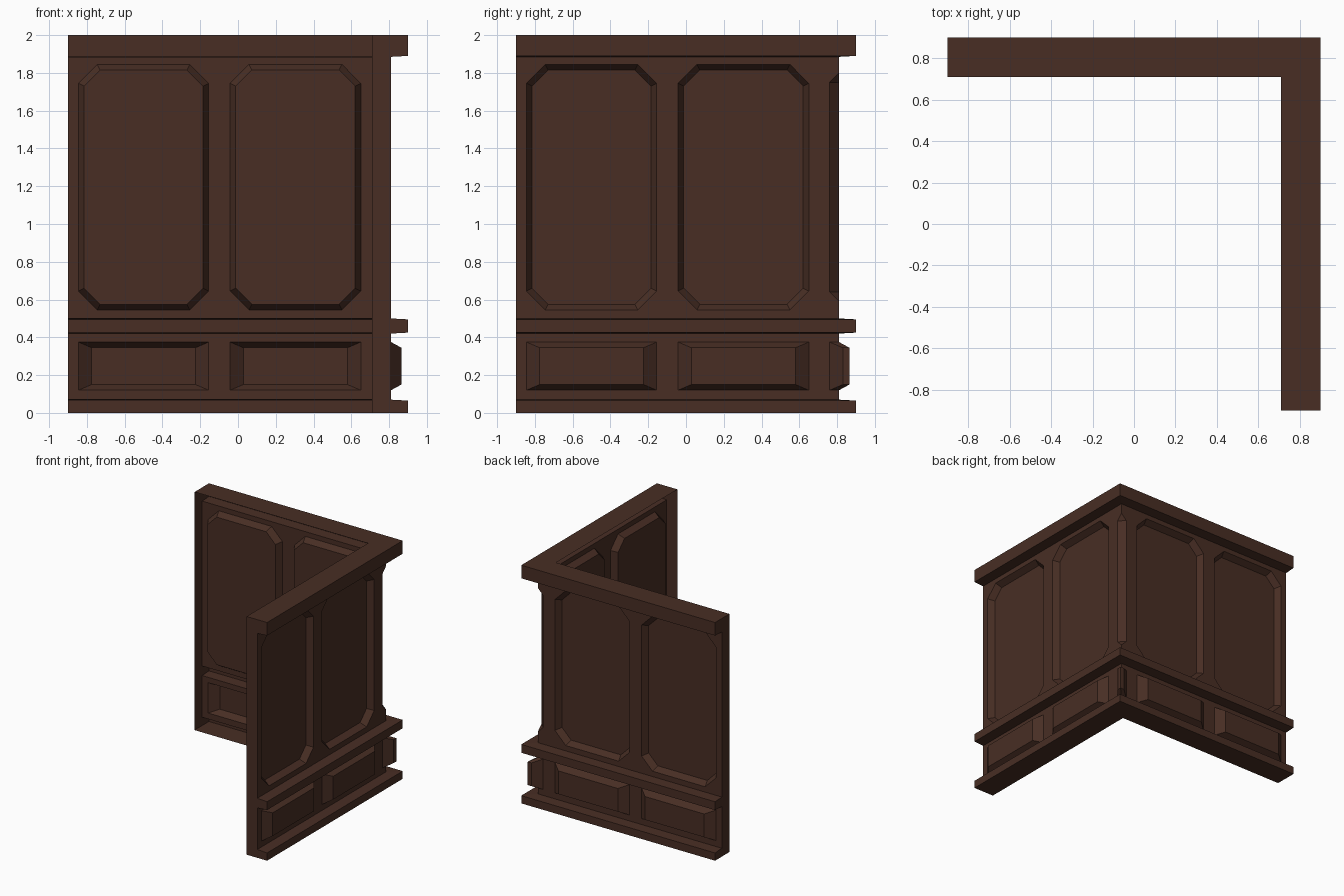
import bpy
import bmesh

if "Cube" in bpy.data.objects:
    bpy.data.objects.remove(bpy.data.objects["Cube"])

# One dark wood colour
wood = bpy.data.materials.new("dark brown wood")
wood.diffuse_color = (0.065, 0.027, 0.0175, 1)
wood.use_nodes = True
wood.node_tree.nodes["Principled BSDF"].inputs["Base Color"].default_value = wood.diffuse_color

END, BACK, WALL, LEDGE = -0.9, 0.71, 0.81, 0.9   # wall end, inner edge, wall face, ledge face


class Part:
    """Collects faces given as (along, outward, z) and builds them on both wings."""

    def __init__(self, name):
        self.name, self.bm = name, bmesh.new()

    def raw(self, pts):
        clean = [p for i, p in enumerate(pts) if p != pts[i - 1]]
        if len(clean) > 2:
            self.bm.faces.new([self.bm.verts.new(p) for p in clean])

    def face(self, pts):
        self.raw([(w, u, z) for u, w, z in pts])              # right wing
        self.raw([(u, w, z) for u, w, z in reversed(pts)])    # back wing

    def flat(self, pts, w):
        self.face([(u, w, z) for u, z in pts])

    def sweep(self, profile):
        """Run a (outward, z) profile along the wings, mitred at the corner."""
        for (w0, z0), (w1, z1) in zip(profile, profile[1:]):
            self.face([(END, w0, z0), (w0, w0, z0), (w1, w1, z1), (END, w1, z1)])

    def finish(self):
        bmesh.ops.remove_doubles(self.bm, verts=self.bm.verts[:], dist=1e-5)
        mesh = bpy.data.meshes.new(self.name)
        self.bm.to_mesh(mesh)
        self.bm.free()
        mesh.materials.append(wood)
        bpy.context.collection.objects.link(bpy.data.objects.new(self.name, mesh))


def octagon(u0, u1, z0, z1, c):
    return [(u0, z0 + c), (u0 + c, z0), (u1 - c, z0), (u1, z0 + c),
            (u1, z1 - c), (u1 - c, z1), (u0 + c, z1), (u0, z1 - c)]


def panel(part, cell, hole, inset, cuts, height):
    """A wall cell with a bevelled panel sunk into or raised from it."""
    a, b, lo, hi = cell
    box = [(a, lo), (b, lo), (b, hi), (a, hi)]
    u0, u1, z0, z1 = hole
    du, dz = inset
    outer = octagon(u0, u1, z0, z1, cuts[0])
    inner = octagon(u0 + du, u1 - du, z0 + dz, z1 - dz, cuts[1])
    for k in range(4):
        part.flat([box[k], outer[2 * k + 1], outer[2 * k]], WALL)
        part.flat([box[k], box[(k + 1) % 4], outer[(2 * k + 2) % 8], outer[2 * k + 1]], WALL)
    for i in range(8):
        j = (i + 1) % 8
        part.face([(outer[i][0], WALL, outer[i][1]), (outer[j][0], WALL, outer[j][1]),
                   (inner[j][0], WALL + height, inner[j][1]),
                   (inner[i][0], WALL + height, inner[i][1])])
    part.flat(inner, WALL + height)


# Ledges
base = [(BACK, 0), (LEDGE, 0), (LEDGE, 0.065), (WALL, 0.07)]
middle = [(WALL, 0.42), (LEDGE, 0.425), (LEDGE, 0.495), (WALL, 0.5)]
top = [(WALL, 1.885), (LEDGE, 1.89), (LEDGE, 2), (BACK, 2)]
for name, profile in (("base_ledge", base), ("middle_ledge", middle), ("top_ledge", top)):
    part = Part(name)
    part.sweep(profile)
    part.finish()

# Closed ends of the two wings
part = Part("end_caps")
part.face([(END, w, z) for w, z in base + middle + top])
part.finish()

cells = [(END, -0.1, -0.845, -0.155), (-0.1, 0.705, -0.042, 0.65)]

# Upper wall with sunken eight-sided panels
part = Part("upper_panels")
for a, b, u0, u1 in cells:
    panel(part, (a, b, 0.5, 1.885), (u0, u1, 0.545, 1.845), (0.03, 0.03), (0.1, 0.085), -0.05)
# stopped chamfer on the outer corner
n = 0.76
part.flat([(0.705, 0.5), (WALL, 0.5), (WALL, 0.59), (n, 0.64),
           (n, 1.75), (WALL, 1.80), (WALL, 1.885), (0.705, 1.885)], WALL)
part.raw([(WALL, n, 0.64), (n, WALL, 0.64), (n, WALL, 1.75), (WALL, n, 1.75)])
part.raw([(WALL, n, 1.75), (n, WALL, 1.75), (WALL, WALL, 1.80)])
part.raw([(n, WALL, 0.64), (WALL, n, 0.64), (WALL, WALL, 0.59)])
part.finish()

# Lower wall with raised panels
part = Part("lower_panels")
z0, z1, s = 0.12, 0.375, 0.03
for a, b, u0, u1 in cells:
    panel(part, (a, b, 0.07, 0.42), (u0, u1, z0, z1), (0.07, s), (0, 0), 0.055)
# raised block wrapping the outer corner
r, m = WALL + 0.055, 0.83
part.flat([(0.705, 0.07), (WALL, 0.07), (WALL, z0), (n, z0),
           (n, z1), (WALL, z1), (WALL, 0.42), (0.705, 0.42)], WALL)
part.face([(n, WALL, z0), (m, r, z0 + s), (m, r, z1 - s), (n, WALL, z1)])
part.face([(n, WALL, z0), (WALL, WALL, z0), (r, r, z0 + s), (m, r, z0 + s)])
part.face([(m, r, z1 - s), (r, r, z1 - s), (WALL, WALL, z1), (n, WALL, z1)])
part.face([(m, r, z0 + s), (r, r, z0 + s), (r, r, z1 - s), (m, r, z1 - s)])
part.finish()
